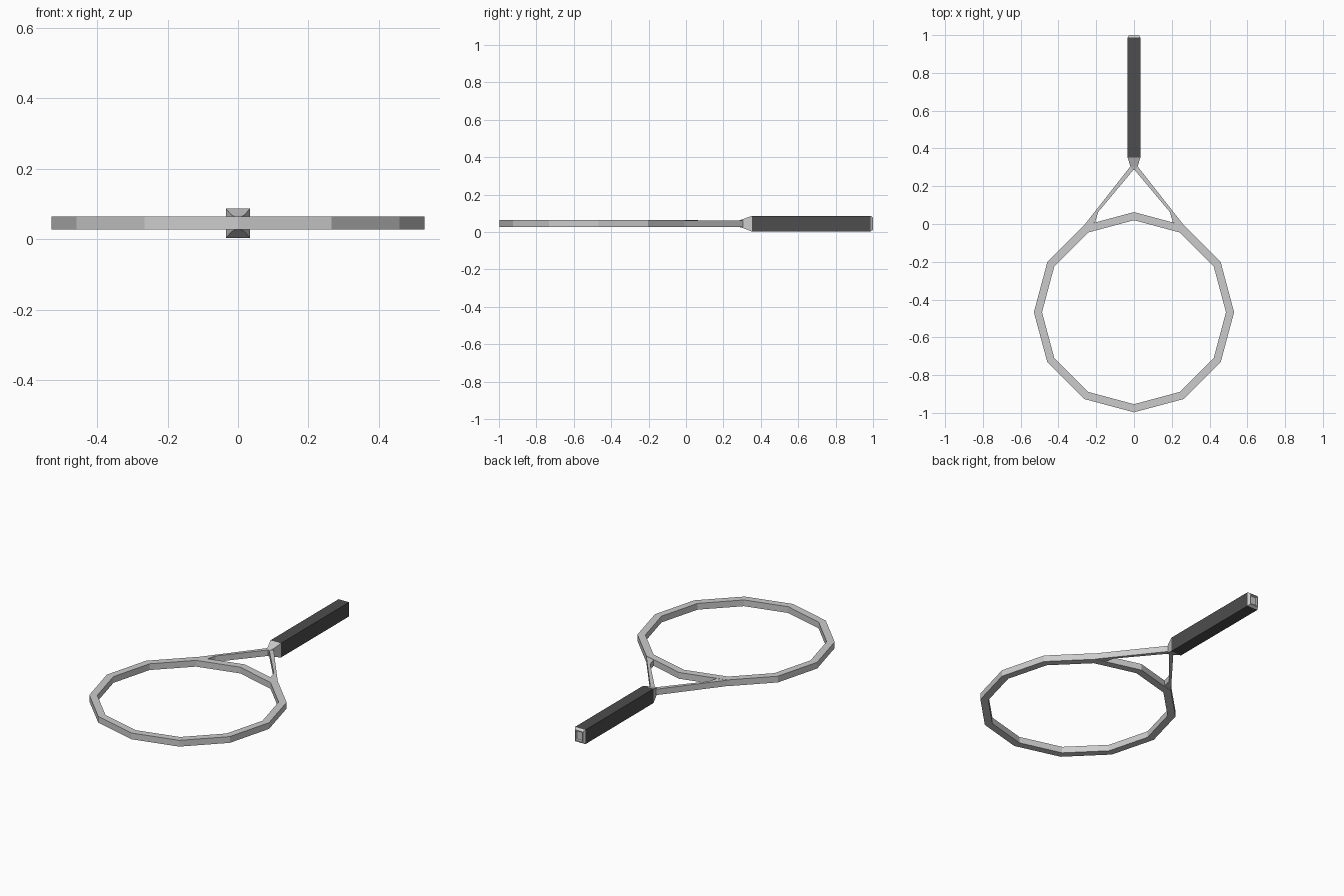
import bpy, bmesh, math

if "Cube" in bpy.data.objects:
    bpy.data.objects.remove(bpy.data.objects["Cube"])

ZC = 0.045          # mid height of the racket
Z0, Z1 = 0.027, 0.064


def finish(name, bm, mat=None):
    bmesh.ops.recalc_face_normals(bm, faces=bm.faces)
    me = bpy.data.meshes.new(name)
    bm.to_mesh(me)
    bm.free()
    ob = bpy.data.objects.new(name, me)
    bpy.context.collection.objects.link(ob)
    if mat:
        me.materials.append(mat)
    return ob


def loft(name, sections, mat=None, closed=False, caps=(True, True)):
    """Skin a row of equal-sized point loops."""
    bm = bmesh.new()
    loops = [[bm.verts.new(p) for p in s] for s in sections]
    n = len(loops[0])
    for i in range(len(loops) if closed else len(loops) - 1):
        a, b = loops[i], loops[(i + 1) % len(loops)]
        for j in range(n):
            k = (j + 1) % n
            bm.faces.new((a[j], a[k], b[k], b[j]))
    if not closed:
        for loop, cap in zip((loops[0], loops[-1]), caps):
            if cap:
                bm.faces.new(loop)
    return finish(name, bm, mat)


def rect(y, hx, hz):
    return [(sx * hx, y, ZC + sz * hz)
            for sx, sz in ((-1, -1), (1, -1), (1, 1), (-1, 1))]


grip_mat = bpy.data.materials.new("dark_grip")
grip_mat.diffuse_color = (0.075, 0.075, 0.075, 1)
grip_mat.use_nodes = True
grip_mat.node_tree.nodes["Principled BSDF"].inputs["Base Color"].default_value = grip_mat.diffuse_color

# Twelve-sided head hoop with a rectangular section
CY, R_OUT, R_IN = -0.467, 0.53, 0.487
hoop = []
for i in range(12):
    a = math.radians(30 * i)
    hoop.append([(r * math.cos(a), CY + r * math.sin(a), z)
                 for r, z in ((R_IN, Z0), (R_OUT, Z0), (R_OUT, Z1), (R_IN, Z1))])
loft("head_frame", hoop, closed=True)

# Two throat struts running from the hoop to the collar
strut = [(0.265, -0.008), (0.019, 0.305), (0, 0.305), (0, 0.29),
         (0.19, 0.063), (0.206, 0.008)]
for side, s in (("right", 1), ("left", -1)):
    loft(f"throat_strut_{side}",
         [[(s * x, y, z) for x, y in strut] for z in (Z0 + 0.001, Z1 - 0.001)])

# Collar flaring from the throat to the grip
loft("collar", [rect(0.285, 0.008, 0.018), rect(0.305, 0.019, 0.024),
                rect(0.352, 0.034, 0.042)])

# Square grip
loft("grip", [rect(0.352, 0.034, 0.042), rect(0.987, 0.034, 0.042)], grip_mat)

# Tapered butt cap with a shallow recess
loft("butt_cap", [rect(0.987, 0.034, 0.042), rect(1.0, 0.026, 0.033),
                  rect(1.0, 0.021, 0.027), rect(0.992, 0.018, 0.023)])
